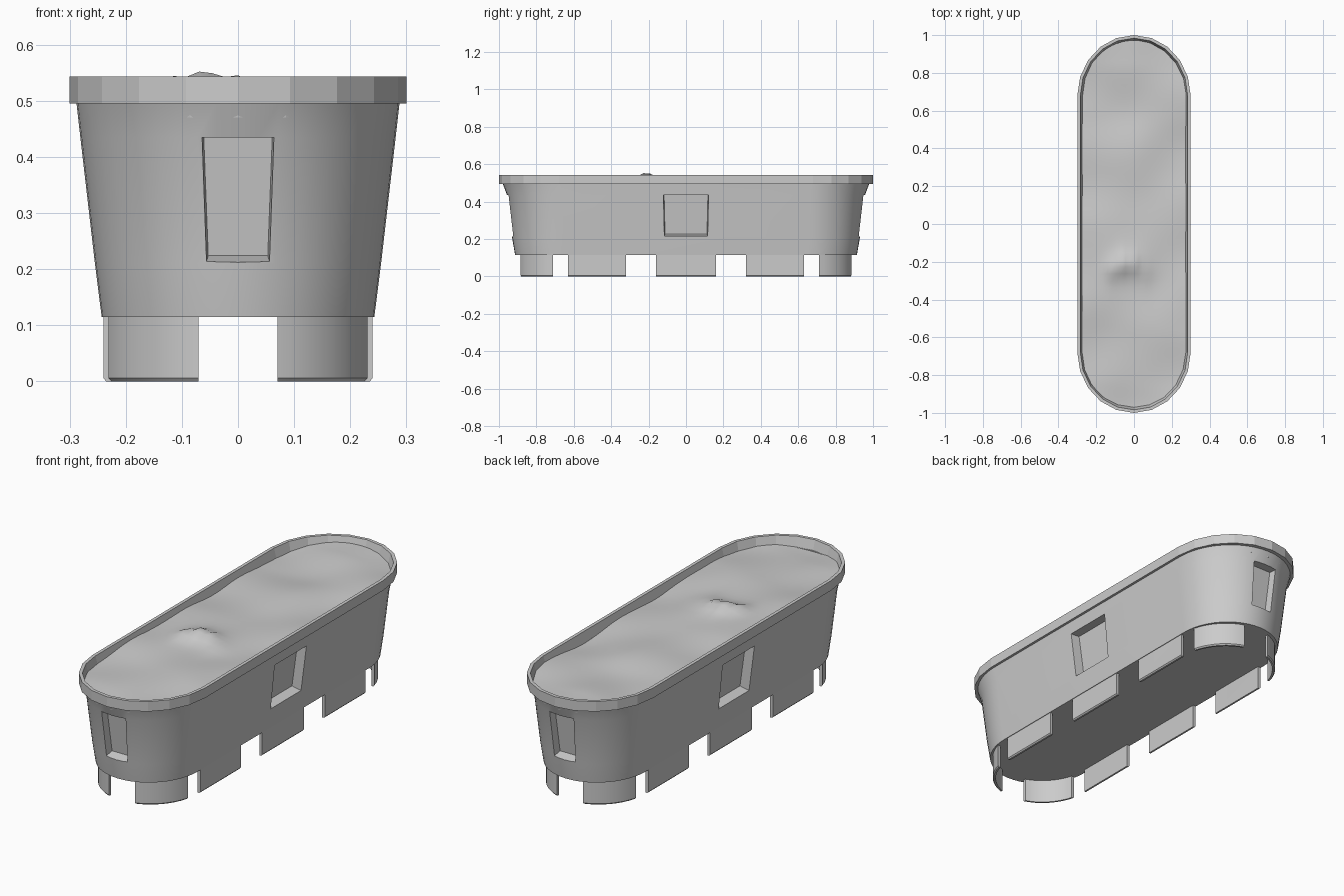
import bpy, bmesh, math
from mathutils import Vector, noise

if "Cube" in bpy.data.objects:
    bpy.data.objects.remove(bpy.data.objects["Cube"])


def stadium(a, b, z, n):
    """Oval ring: half width a, half length b, n segments per quarter."""
    L = b - 0.32 * a / 0.3
    pts = []
    for s in (1, -1):
        for i in range(2 * n + 1):
            t = math.pi * i / (2 * n)
            pts.append((s * a * math.cos(t), s * (L + (b - L) * math.sin(t)), z))
    return pts


def finish(name, bm, angle=None):
    bmesh.ops.recalc_face_normals(bm, faces=bm.faces)
    me = bpy.data.meshes.new(name)
    bm.to_mesh(me)
    bm.free()
    ob = bpy.data.objects.new(name, me)
    bpy.context.collection.objects.link(ob)
    if angle:
        smooth(ob, angle)
    return ob


def smooth(ob, angle):
    bpy.ops.object.select_all(action='DESELECT')
    ob.select_set(True)
    bpy.context.view_layer.objects.active = ob
    bpy.ops.object.shade_smooth_by_angle(angle=math.radians(angle))


def loft(name, profile, n, closed):
    """Skin stadium rings; closed joins last to first, otherwise caps the ends."""
    bm = bmesh.new()
    rings = [[bm.verts.new(p) for p in stadium(a, b, z, n)] for a, b, z in profile]
    pairs = list(zip(rings, rings[1:]))
    if closed:
        pairs.append((rings[-1], rings[0]))
    else:
        bm.faces.new(rings[0])
        bm.faces.new(rings[-1])
    for r, s in pairs:
        for i in range(len(r)):
            j = (i + 1) % len(r)
            bm.faces.new((r[i], r[j], s[j], s[i]))
    return finish(name, bm)


def hexa(near, far):
    """Solid between two quads."""
    bm = bmesh.new()
    p = [bm.verts.new(v) for v in near]
    q = [bm.verts.new(v) for v in far]
    bm.faces.new(p)
    bm.faces.new(q)
    for i in range(4):
        j = (i + 1) % 4
        bm.faces.new((p[i], p[j], q[j], q[i]))
    cutter = finish("cutter", bm)
    cutter.hide_render = True
    return cutter


def cut(ob, cutter):
    mod = ob.modifiers.new("cut", 'BOOLEAN')
    mod.operation = 'DIFFERENCE'
    mod.solver = 'EXACT'
    mod.object = cutter
    bpy.context.view_layer.objects.active = ob
    bpy.ops.object.modifier_apply(modifier=mod.name)
    bpy.data.objects.remove(cutter)


def box_cut(ob, x0, x1, y0, y1, z0, z1):
    quad = [(x0, y0), (x1, y0), (x1, y1), (x0, y1)]
    cut(ob, hexa([(x, y, z0) for x, y in quad], [(x, y, z1) for x, y in quad]))


# Tapered planter body
body = loft("planter_body", [
    (0.243, 0.914, 0.115), (0.255, 0.930, 0.21), (0.281, 0.957, 0.435),
    (0.288, 0.980, 0.497), (0.272, 0.966, 0.497), (0.272, 0.966, 0.462)], 12, False)


# Recessed windows on all four sides
def window(axis, sign, wt, wb, out_t, out_b, zt, zb):
    def place(u, d, z):
        return (sign * d, u, z) if axis == 'x' else (u, sign * d, z)

    def quad(d, k, lift):
        return [place(-wb + k, out_b + d, zb + lift), place(wb - k, out_b + d, zb + lift),
                place(wt - k, out_t + d, zt), place(-wt + k, out_t + d, zt)]
    cut(body, hexa(quad(0.04, -0.003, -0.010), quad(-0.045, 0.004, 0.012)))


for s in (1, -1):
    window('x', s, 0.121, 0.116, 0.281, 0.255, 0.435, 0.215)
    window('y', s, 0.065, 0.057, 0.957, 0.930, 0.435, 0.212)
smooth(body, 30)

# Faceted rim
loft("rim", [(0.300, 1.000, 0.495), (0.300, 1.000, 0.543), (0.284, 0.984, 0.543),
             (0.265, 0.963, 0.470), (0.277, 0.971, 0.470), (0.280, 0.974, 0.495)], 5, True)

# Thin feet left between notches in a base wall
feet = loft("feet", [(0.240, 0.897, 0.125), (0.240, 0.897, 0.006), (0.235, 0.892, 0.0),
                     (0.226, 0.883, 0.0), (0.226, 0.883, 0.125)], 12, True)
for s in (1, -1):
    for c, w in ((0.24, 0.08), (0.67, 0.04)):
        box_cut(feet, -0.5, 0.5, s * c - w, s * c + w, -0.1, 0.117)
    box_cut(feet, -0.07, 0.07, s * 0.9 - 0.15, s * 0.9 + 0.15, -0.1, 0.117)
smooth(feet, 30)

# Uneven soil with a small crumbly mound
A, B = 0.276, 0.972
L = B - 0.32 * A / 0.3
peaks = [(-0.12, -0.24, 0.028, 0.035), (-0.06, -0.21, 0.042, 0.035),
         (0.0, -0.21, 0.030, 0.035), (0.06, -0.25, 0.015, 0.05)]
NX, NY = 24, 80
bm = bmesh.new()
rows = []
for j in range(NY + 1):
    v = 2 * j / NY - 1
    y = B * math.sin(v * math.pi / 2)
    e = max(0, abs(y) - L) / (B - L)
    half = A * math.sqrt(max(0, 1 - e * e))
    row = []
    for i in range(NX + 1):
        x = half * (2 * i / NX - 1)
        z = 0.507 + 0.02 * noise.noise(Vector((x * 3.5, y * 3.5, 2.3)))
        for px, py, h, r in peaks:
            z += h * math.exp(-(abs(x - px) / r) ** 1.5 - (abs(y - py) / (r * 1.6)) ** 1.5)
        row.append(bm.verts.new((x, y, min(z, 0.561))))
    rows.append(row)
for r, s in zip(rows, rows[1:]):
    for i in range(NX):
        bm.faces.new((r[i], r[i + 1], s[i + 1], s[i]))
bmesh.ops.remove_doubles(bm, verts=bm.verts, dist=1e-4)
finish("soil", bm, 40)
